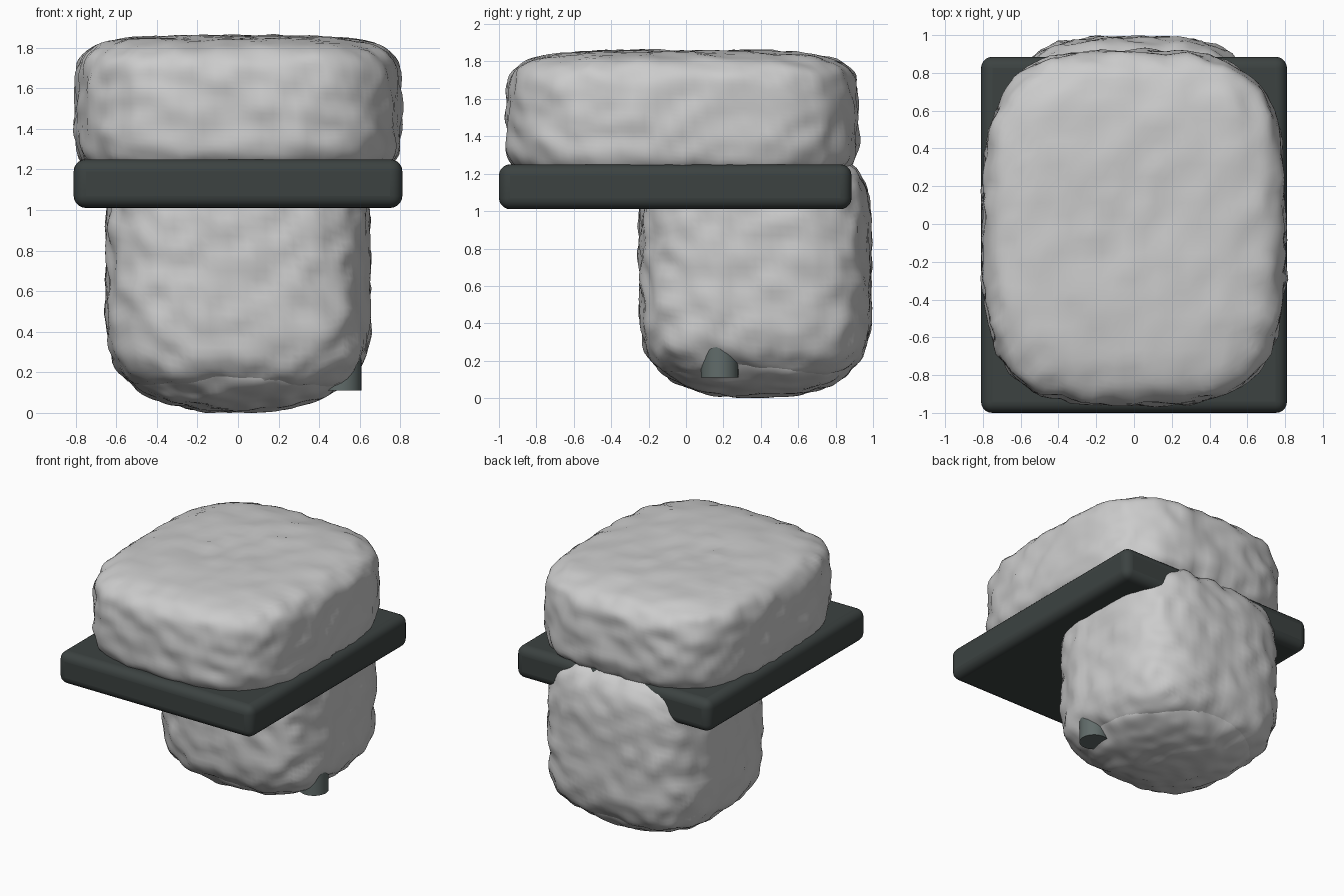
import bpy, bmesh
from mathutils import Vector, noise

if "Cube" in bpy.data.objects:
    bpy.data.objects.remove(bpy.data.objects["Cube"])


def material(name, colour):
    mat = bpy.data.materials.new(name)
    mat.diffuse_color = colour
    mat.use_nodes = True
    mat.node_tree.nodes["Principled BSDF"].inputs["Base Color"].default_value = mat.diffuse_color
    return mat


def add_object(name, bm, mat=None):
    mesh = bpy.data.meshes.new(name)
    bm.to_mesh(mesh)
    bm.free()
    obj = bpy.data.objects.new(name, mesh)
    bpy.context.collection.objects.link(obj)
    if mat:
        mesh.materials.append(mat)
    return obj


def rock(name, centre, half, plan_exp, side_exp, cuts=27, rough=0.024):
    """Rounded block (superellipsoid) with a rough, lumpy surface."""
    bm = bmesh.new()
    bmesh.ops.create_cube(bm, size=2)
    bmesh.ops.subdivide_edges(bm, edges=bm.edges[:], cuts=cuts, use_grid_fill=True)
    centre, half = Vector(centre), Vector(half)
    for v in bm.verts:
        x, y, z = (abs(c) for c in v.co)
        plan = (x ** plan_exp + y ** plan_exp) ** (side_exp / plan_exp)
        p = (v.co / (plan + z ** side_exp) ** (1 / side_exp)) * half
        p += p.normalized() * rough * noise.noise((p + centre) * 9)
        v.co = p + centre
        v.co.z = max(v.co.z, 0)
    for f in bm.faces:
        f.smooth = True
    return add_object(name, bm)


dark = material("dark_plate", (0.045, 0.055, 0.053, 1))
slate = material("slate", (0.12, 0.15, 0.145, 1))

# Rough blocks above and below the plate
rock("upper_block", (0, -0.02, 1.5), (0.80, 0.935, 0.355), 3.4, 5)
rock("lower_block", (0, 0.37, 0.70), (0.648, 0.618, 0.60), 3.5, 4.8)
rock("lower_block_underside", (0, 0.37, 0.225), (0.56, 0.54, 0.222), 2.6, 2.1)

# Flat plate with rounded edges
bm = bmesh.new()
bmesh.ops.create_cube(bm, size=1)
for v in bm.verts:
    v.co = Vector((v.co.x * 1.62, v.co.y * 1.885 - 0.0575, v.co.z * 0.24 + 1.13))
plate = add_object("plate", bm, dark)
bevel = plate.modifiers.new("rounded_edges", 'BEVEL')
bevel.width = 0.06
bevel.segments = 5

# Small round peg sunk into the side of the lower block
bm = bmesh.new()
bmesh.ops.create_cone(bm, cap_ends=True, segments=32, radius1=0.1, radius2=0.1, depth=0.4)
bmesh.ops.translate(bm, verts=bm.verts[:], vec=(0.508, 0.18, 0.31))
peg = add_object("peg", bm, slate)

for obj in (plate, peg):
    bpy.ops.object.select_all(action='DESELECT')
    obj.select_set(True)
    bpy.context.view_layer.objects.active = obj
    bpy.ops.object.shade_smooth_by_angle()
